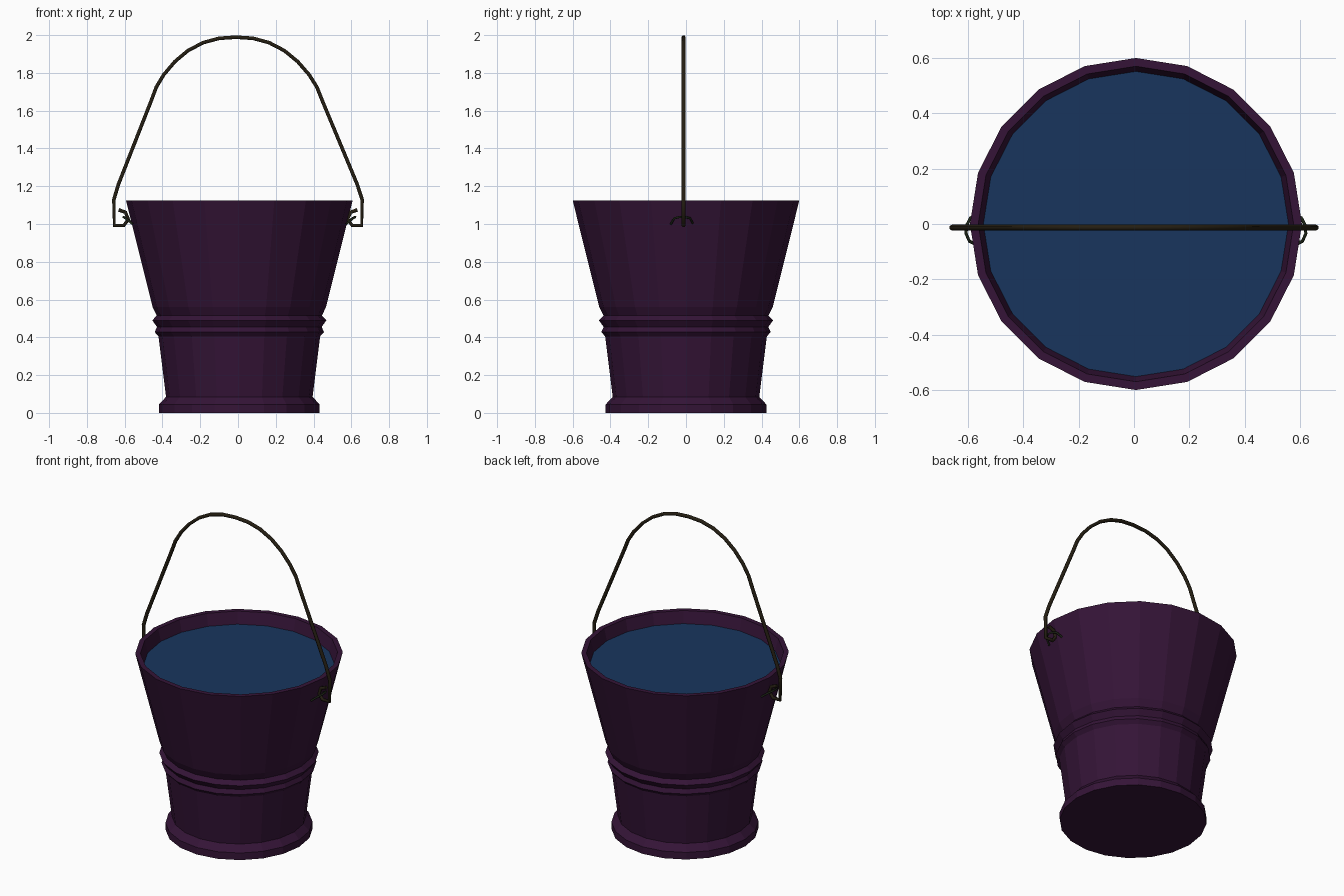
import bpy, bmesh
from math import sin, cos, pi

if "Cube" in bpy.data.objects:
    bpy.data.objects.remove(bpy.data.objects["Cube"])

CX, SIDES = 0.007, 20


def material(name, rgb):
    m = bpy.data.materials.new(name)
    m.diffuse_color = (*rgb, 1)
    m.use_nodes = True
    m.node_tree.nodes["Principled BSDF"].inputs["Base Color"].default_value = m.diffuse_color
    return m


def lathe(name, profile, mat, cap=True):
    """Spin an (r, z) profile into flat-sided rings; cap closes the first ring."""
    bm = bmesh.new()
    rings = [[bm.verts.new((CX + r * cos(2 * pi * i / SIDES), r * sin(2 * pi * i / SIDES), z))
              for i in range(SIDES)] for r, z in profile]
    for a, b in zip(rings, rings[1:]):
        for i in range(SIDES):
            j = (i + 1) % SIDES
            bm.faces.new((a[i], a[j], b[j], b[i]))
    if cap:
        face = bm.faces.new(rings[0])
        if len(rings) > 1:
            face.normal_flip()
    me = bpy.data.meshes.new(name)
    bm.to_mesh(me)
    bm.free()
    me.materials.append(mat)
    ob = bpy.data.objects.new(name, me)
    bpy.context.collection.objects.link(ob)
    return ob


def tube(name, points, radius, mat):
    """Round wire along a polyline."""
    cu = bpy.data.curves.new(name, 'CURVE')
    cu.dimensions = '3D'
    cu.bevel_depth = radius
    cu.bevel_resolution = 1
    cu.use_fill_caps = True
    sp = cu.splines.new('POLY')
    sp.points.add(len(points) - 1)
    for p, co in zip(sp.points, points):
        p.co = (*co, 1)
    cu.materials.append(mat)
    ob = bpy.data.objects.new(name, cu)
    bpy.context.collection.objects.link(ob)
    return ob


purple = material("purple_paint", (0.035, 0.007, 0.038))
blue = material("water_blue", (0.009, 0.036, 0.11))
iron = material("dark_iron", (0.018, 0.013, 0.006))
green = material("dark_green_iron", (0.012, 0.018, 0.008))

# Bucket shell: foot, lower wall, two ridges, flared wall, rim, inner wall
lathe("bucket", [
    (0.425, 0), (0.425, 0.045), (0.388, 0.085), (0.428, 0.405), (0.448, 0.428),
    (0.436, 0.455), (0.461, 0.49), (0.437, 0.515), (0.459, 0.56),
    (0.600, 1.125), (0.570, 1.125), (0.549, 1.04)], purple)

# Water surface
lathe("water", [(0.552, 1.05)], blue)

# Handle: half path from the curled end up to the arch, then mirrored
half = [(0.632, 1.075), (0.596, 1.062), (0.580, 1.025), (0.605, 0.992), (0.655, 0.992),
        (0.657, 1.13), (0.632, 1.21), (0.452, 1.655)]
arch = [(0.425, 1.725), (0.385, 1.79), (0.325, 1.86), (0.255, 1.918), (0.175, 1.96), (0.09, 1.983)]
right = half + arch
path = right + [(0, 1.989)] + [(-x, z) for x, z in reversed(right)]
# arch leans slightly left, ends stay centred
tube("handle", [(x - 0.01 * max(0, min(1, (z - 1.13) / 0.8)), -0.013, z) for x, z in path], 0.011, iron)

# Ears: small wire loops on the wall that hold the handle ends
for side, s in (("right", 1), ("left", -1)):
    loop = [(0.565, 0.035, 1.005), (0.598, 0.022, 1.03), (0.612, -0.005, 1.037),
            (0.614, -0.035, 1.037), (0.602, -0.062, 1.03), (0.565, -0.08, 1.0)]
    tube(side + "_ear", [(CX + s * x, y, z) for x, y, z in loop], 0.006, green)
